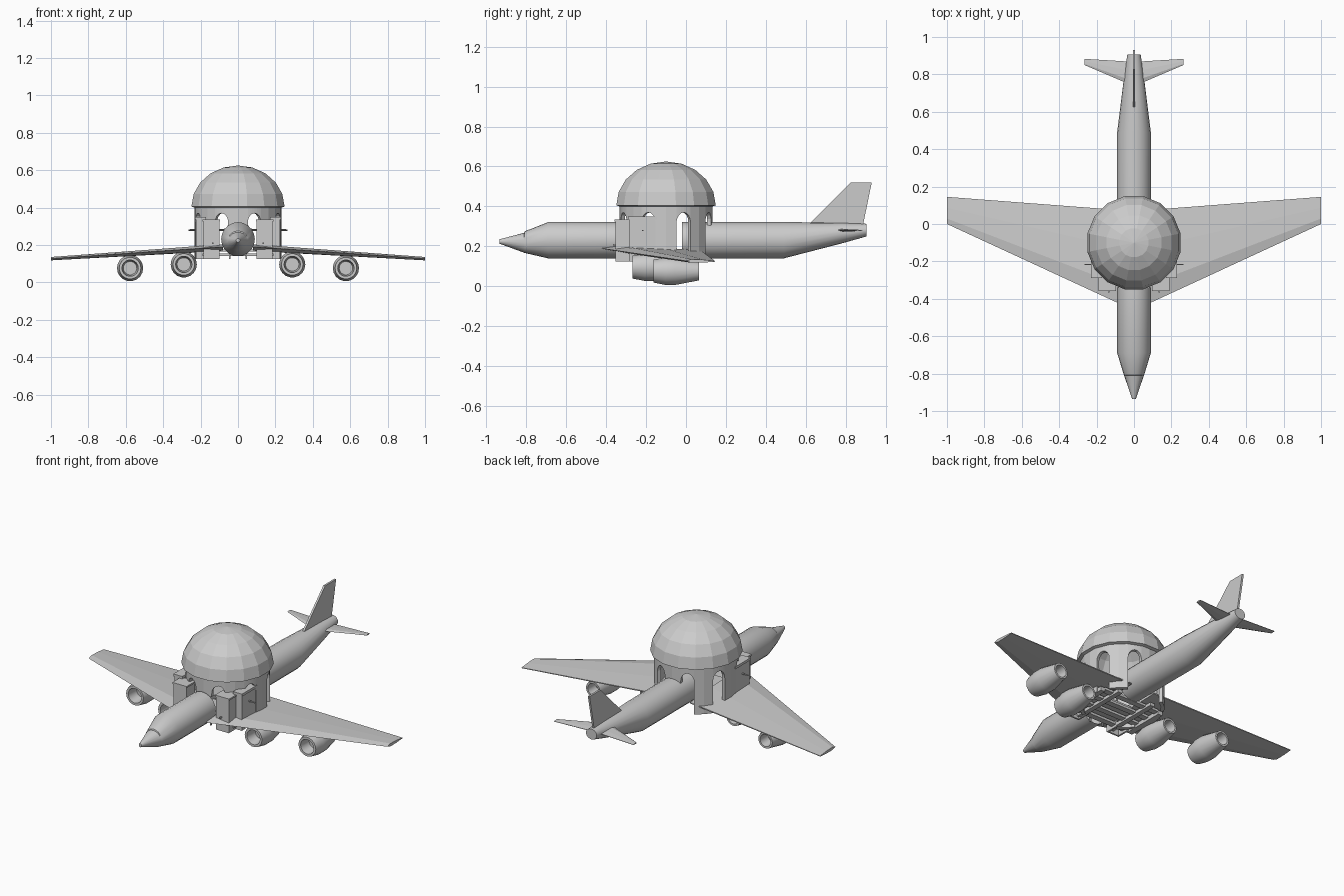
import bpy, bmesh
from math import sin, cos, pi, radians, sqrt

if "Cube" in bpy.data.objects:
    bpy.data.objects.remove(bpy.data.objects["Cube"])


def finish(name, bm, smooth=None):
    bmesh.ops.recalc_face_normals(bm, faces=bm.faces[:])
    me = bpy.data.meshes.new(name)
    bm.to_mesh(me)
    bm.free()
    ob = bpy.data.objects.new(name, me)
    bpy.context.collection.objects.link(ob)
    if smooth:
        bpy.ops.object.select_all(action='DESELECT')
        ob.select_set(True)
        bpy.context.view_layer.objects.active = ob
        bpy.ops.object.shade_smooth_by_angle(angle=radians(smooth))
    return ob


def skin(bm, rings, closed=True, caps=(False, False)):
    vr = [[bm.verts.new(p) for p in r] for r in rings]
    n = len(vr[0])
    for a, b in zip(vr, vr[1:]):
        for i in range(n if closed else n - 1):
            j = (i + 1) % n
            bm.faces.new((a[i], a[j], b[j], b[i]))
    for flag, r in zip(caps, (vr[0], vr[-1])):
        if flag:
            bm.faces.new(r)


def fuselage(name, stations, caps, n=20):
    # stations: y, half width, top z, bottom z
    rings = [[(w * cos(2 * pi * i / n), y, (t + b) / 2 + (t - b) / 2 * sin(2 * pi * i / n))
              for i in range(n)] for y, w, t, b in stations]
    bm = bmesh.new()
    skin(bm, rings, True, caps)
    return finish(name, bm, 25)


def mirror(ob):
    m = ob.modifiers.new("mirror", 'MIRROR')
    m.use_axis[0] = True
    return ob


def prism(name, a, b):
    bm = bmesh.new()
    skin(bm, [a, b], True, (True, True))
    return finish(name, bm)


def box(name, x, y, z, both=True):
    a = [(x[0], y[0], z[0]), (x[1], y[0], z[0]), (x[1], y[1], z[0]), (x[0], y[1], z[0])]
    ob = prism(name, a, [(p[0], p[1], z[1]) for p in a])
    return mirror(ob) if both else ob


def lathe(name, profile, centre, axis, n, smooth=None, turn=0.0):
    bm = bmesh.new()
    cx, cy, cz = centre
    rings = []
    for r, h in profile:
        ring = []
        for i in range(n):
            t = 2 * pi * i / n + turn
            u, v = r * cos(t), r * sin(t)
            ring.append((cx + u, cy + h, cz + v) if axis == 'Y' else (cx + u, cy + v, cz + h))
        rings.append(ring)
    skin(bm, rings)
    bmesh.ops.remove_doubles(bm, verts=bm.verts[:], dist=1e-5)
    return finish(name, bm, smooth)


# Fuselage halves, open where they enter the rotunda
fuselage("front_fuselage", [(-0.935, .010, .235, .214), (-0.81, .053, .268, .168),
                            (-0.808, .054, .275, .167), (-0.69, .09, .322, .14),
                            (-0.34, .09, .322, .14)], (True, False))
fuselage("rear_fuselage", [(-0.02, .09, .322, .14), (0.49, .09, .322, .14),
                           (0.78, .054, .318, .215), (0.905, .036, .313, .25)], (False, True))

# Wings, lofted from root to tip aerofoils
def foil(x, le, te, z0, z1, th):
    pts = [(0, 0), (.2, .5), (.6, .4), (1, .1), (1, -.1), (.6, -.4), (.2, -.5)]
    return [(x, le + (te - le) * c, z0 + (z1 - z0) * c + th * h) for c, h in pts]

mirror(prism("wing", foil(.08, -.425, .075, .190, .175, .034),
             foil(1.0, 0.0, .145, .127, .125, .018)))
mirror(prism("tailplane", foil(.02, .745, .868, .282, .279, .012),
             foil(.265, .85, .883, .280, .279, .008)))

# Tail fin
fin = [(.62, .315), (.825, .52), (.93, .52), (.885, .30)]
prism("tail_fin", [(-.006, y, z) for y, z in fin], [(.006, y, z) for y, z in fin])

# Engines
nacelle = [(0, .07), (.036, .07), (.044, .0), (.058, .0), (.07, .06), (.07, .11),
           (.047, .228), (.036, .228), (.03, .16), (0, .16)]
for name, c in (("inner_engine", (.29, -.267, .096)), ("outer_engine", (.577, -.163, .076))):
    mirror(lathe(name, nacelle, c, 'Y', 18, 30))

# Faceted dome with its rim and underside
R, CY = .254, -.10
shell = [(R * cos(a), .405 + .22 * sin(a)) for a in [radians(18 * k) for k in range(6)]]
inner = [(.93 * r, .40 + .93 * (z - .40)) for r, z in reversed(shell)]
lathe("dome", shell + inner + [(.93 * R, .400), (R, .405)], (0, CY, 0), 'Z', 16, turn=pi / 16)

# Drum of eight piers joined by round arches
def pt(t, z, r):
    return (r * sin(t), CY - r * cos(t), z)

bm = bmesh.new()
half, steps, top, spring = radians(13), 8, .405, .318
for k in range(8):
    mid = k * pi / 4
    foot = .30 if k in (0, 4) else .125
    samples = [(mid - half, foot), (mid, foot), (mid + half, foot)]
    spans = [samples]
    arch = []
    for i in range(steps + 1):
        s = -cos(pi * i / steps)
        arch.append((mid + pi / 8 + s * (pi / 8 - half), spring + .052 * sqrt(max(0, 1 - s * s))))
    spans.append(arch)
    for span in spans:
        skin(bm, [[pt(t, z, .232) for t, z in span], [pt(t, top, .232) for t, z in span]], False)
bmesh.ops.remove_doubles(bm, verts=bm.verts[:], dist=1e-5)
drum = finish("arched_drum", bm)
s = drum.modifiers.new("thickness", 'SOLIDIFY')
s.thickness = .02
s.offset = -1

# Corner buttresses beside the front fuselage, hollow and open below
for name, x, y, z in (
        ("front_buttress_face", (.10, .185), (-.352, -.342), (.125, .33)),
        ("front_buttress_inner_wall", (.10, .11), (-.342, -.27), (.125, .33)),
        ("front_buttress_outer_wall", (.175, .185), (-.342, -.27), (.125, .33)),
        ("front_buttress_cap", (.095, .19), (-.357, -.27), (.325, .335)),
        ("side_buttress_face", (.185, .225), (-.285, -.275), (.125, .345)),
        ("side_buttress_wall", (.215, .225), (-.275, -.15), (.125, .345)),
        ("side_buttress_cap", (.17, .23), (-.29, -.145), (.335, .35)),
        # Floor beams seen from below
        ("long_beam", (.10, .13), (-.33, .02), (.13, .15)),
        ("edge_beam", (.19, .22), (-.28, -.02), (.125, .15)),
        # Thin projecting bars
        ("side_bar", (.22, .265), (-.22, -.213), (.277, .283)),
        ("front_bar", (.13, .138), (-.365, -.31), (.205, .213)),
        ("hanging_bar", (.04, .048), (-.325, -.317), (.125, .22))):
    box(name, x, y, z)
for k in range(4):
    y = -.31 + k * .085
    w = .19 if k in (0, 3) else .215
    box("cross_beam", (-w, w), (y, y + .035), (.14, .155), False)

# Broken floor plate inside the rotunda
box("floor_plate", (-.15, .15), (-.30, -.12), (.165, .175), False)
